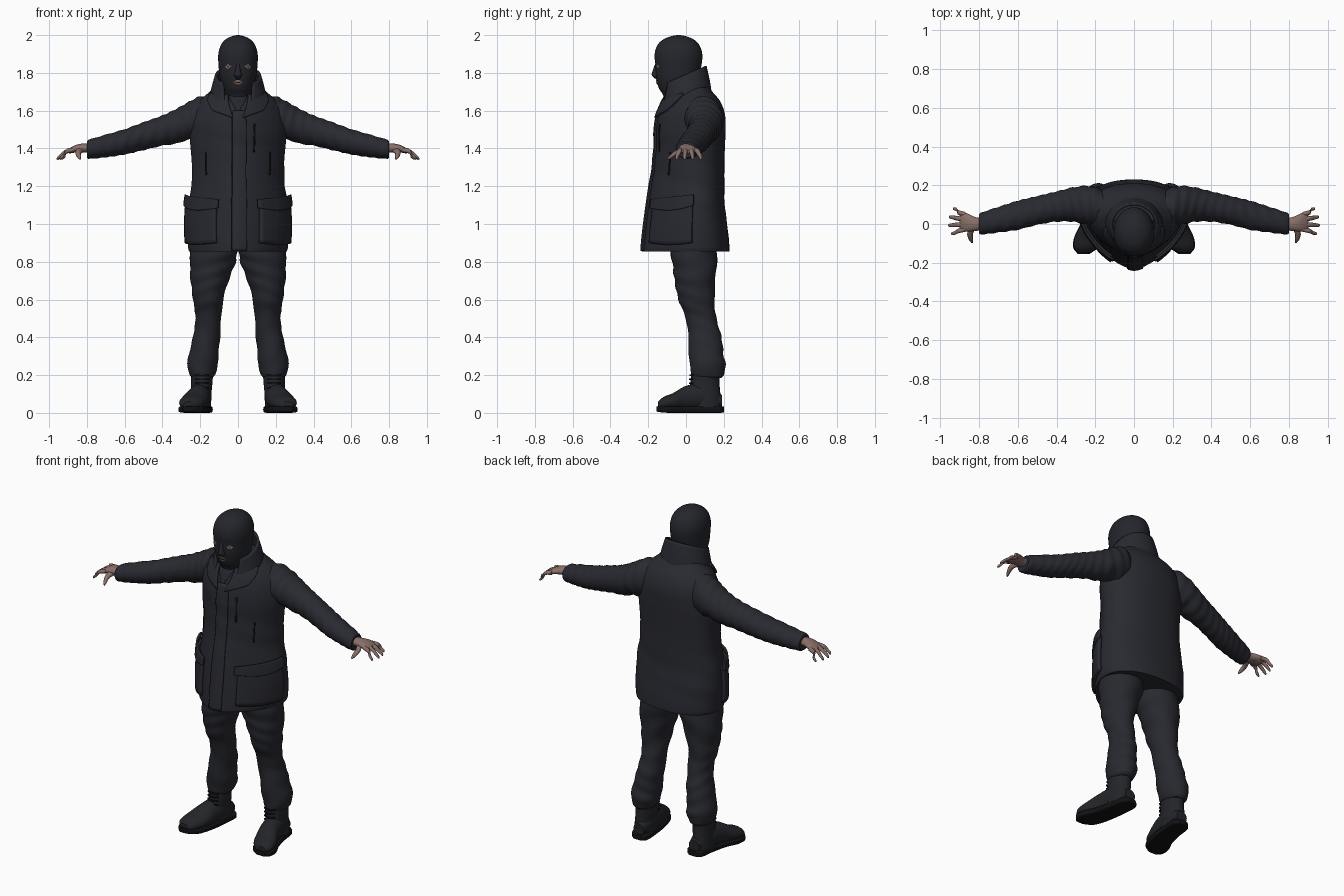
import bpy, bmesh
from math import sin, cos, pi, radians

if "Cube" in bpy.data.objects:
    bpy.data.objects.remove(bpy.data.objects["Cube"])


def material(name, r, g, b):
    m = bpy.data.materials.new(name)
    m.use_nodes = True
    m.diffuse_color = (r, g, b, 1)
    node = m.node_tree.nodes["Principled BSDF"]
    node.inputs["Base Color"].default_value = (r, g, b, 1)
    node.inputs["Roughness"].default_value = 0.9
    return m


coat = material("charcoal coat", .022, .023, .031)
cloth = material("dark trousers", .021, .022, .029)
knit = material("black knit", .018, .019, .025)
leather = material("black leather", .017, .018, .022)
black = material("seam black", .006, .006, .008)
skin = material("skin", .25, .16, .14)
white = material("eye white", .5, .47, .45)


def power(v, n):
    return (1 if v >= 0 else -1) * abs(v) ** (2 / n)


class Form:
    """Smooth tube through sections (t, a, b, ra, rb front, rb back)."""

    def __init__(self, sections, axis="z", front=2, back=2, fold=0, freq=70):
        self.s = sorted(s if len(s) == 6 else s + (s[4],) for s in sections)
        self.axis, self.front, self.back = axis, front, back
        self.fold, self.freq = fold, freq

    def section(self, t):
        s = self.s
        i = 0
        while i < len(s) - 2 and t > s[i + 1][0]:
            i += 1
        p, q = s[i], s[i + 1]
        o, r = s[max(i - 1, 0)], s[min(i + 2, len(s) - 1)]
        h = q[0] - p[0]
        u = (t - p[0]) / h
        out = []
        for k in range(1, 6):
            m0 = (q[k] - o[k]) / (q[0] - o[0]) * h
            m1 = (r[k] - p[k]) / (r[0] - p[0]) * h
            d = q[k] - p[k]
            out.append(p[k] + u * m0 + u * u * (3 * d - 2 * m0 - m1)
                       + u ** 3 * (m0 + m1 - 2 * d))
        return out

    def point(self, angle, t, off=0):
        a, b, ra, rf, rb = self.section(t)
        c = cos(angle)
        n, r = (self.front, rf) if c >= 0 else (self.back, rb)
        w = 1 + self.fold * sin(self.freq * t + 3 * sin(angle + t * 9))
        x = a + (ra * w + off) * power(sin(angle), n)
        y = b - (r * w + off) * power(c, n)
        return {"z": (x, y, t), "x": (t, x, y), "y": (x, t, y)}[self.axis]


def finish(name, bm, mat, side):
    for v in bm.verts:
        v.co.x *= side
    bmesh.ops.remove_doubles(bm, verts=bm.verts, dist=1e-5)
    bmesh.ops.recalc_face_normals(bm, faces=bm.faces)
    mesh = bpy.data.meshes.new(name)
    bm.to_mesh(mesh)
    bm.free()
    mesh.materials.append(mat)
    mesh.shade_smooth()
    mesh.set_sharp_from_angle(angle=radians(45))
    obj = bpy.data.objects.new(name, mesh)
    bpy.context.collection.objects.link(obj)
    return obj


def loft(name, form, mat, side=1, sides=32, steps=6):
    bm = bmesh.new()
    rings, s = [], form.s
    ts = [p[0] + (q[0] - p[0]) * j / steps for p, q in zip(s, s[1:]) for j in range(steps)]
    for t in ts + [s[-1][0]]:
        rings.append([bm.verts.new(form.point(2 * pi * i / sides, t)) for i in range(sides)])
    for lo, hi in zip(rings, rings[1:]):
        for i in range(sides):
            j = (i + 1) % sides
            bm.faces.new((lo[i], lo[j], hi[j], hi[i]))
    bm.faces.new(rings[0])
    bm.faces.new(rings[-1])
    return finish(name, bm, mat, side)


def patch(name, form, corners, mat, side=1, off=.002, thick=.004, dip=0, rise=0, shear=0, nu=16, nv=10):
    """Panel on a form; corners are (degrees, t): low start, low end, high start, high end."""
    bm = bmesh.new()
    a, b, c, d = corners
    grid = []
    for j in range(nv + 1):
        v, row = j / nv, []
        for i in range(nu + 1):
            u = i / nu
            ang, t = (((1 - v) * ((1 - u) * a[k] + u * b[k]) + v * ((1 - u) * c[k] + u * d[k])) for k in (0, 1))
            t += sin(pi * u) * (v * rise - (1 - v) * dip)
            x, y, z = form.point(radians(ang), t, off)
            row.append(bm.verts.new((x, y, z + shear * y)))
        grid.append(row)
    for lo, hi in zip(grid, grid[1:]):
        for i in range(nu):
            bm.faces.new((lo[i], lo[i + 1], hi[i + 1], hi[i]))
    obj = finish(name, bm, mat, side)
    mod = obj.modifiers.new("thickness", "SOLIDIFY")
    mod.thickness, mod.offset = thick, 0
    return obj


def box(a0, a1, t0, t1):
    return (a0, t0), (a1, t0), (a0, t1), (a1, t1)


# Coat body
torso = Form([(.855, 0, .05, .258, .285, .18), (.875, 0, .05, .264, .283, .18),
              (1, 0, .05, .27, .268, .168), (1.1, 0, .05, .265, .255, .155),
              (1.2, 0, .05, .248, .24, .152), (1.3, 0, .05, .245, .225, .153),
              (1.4, 0, .05, .25, .215, .156), (1.5, 0, .05, .255, .213, .16),
              (1.58, 0, .05, .24, .203, .157), (1.65, 0, .05, .205, .175, .13),
              (1.7, 0, .045, .15, .14, .095), (1.75, 0, .03, .1, .1, .07)],
             front=1.6, back=2.3, fold=.006, freq=25)
loft("coat_body", torso, coat, sides=64)
patch("coat_placket", torso, box(-10, 14, .858, 1.6), coat, off=.004, thick=.009, nv=40)
patch("placket_seam", torso, box(-11.5, -10, .858, 1.58), black, off=.004, nu=2, nv=40)
patch("chest_zip", torso, box(24, 26, 1.38, 1.53), black, off=.003, nu=2)
patch("shirt_front", torso, ((-2, 1.59), (2, 1.59), (-25, 1.7), (25, 1.7)), knit, off=.006)

# Standing collar, open at the front
collar = Form([(1.63, 0, 0, .148, .14, .13), (1.7, 0, 0, .138, .128, .12), (1.79, 0, -.01, .115, .11, .112)])
patch("coat_collar", collar, ((20, 1.63), (340, 1.63), (42, 1.79), (318, 1.79)), coat,
      off=0, thick=.014, shear=.45, nu=48)

# Balaclava head
head = Form([(1.6, 0, -.02, .075, .08), (1.68, 0, -.03, .073, .09), (1.72, 0, -.04, .082, .104, .1),
             (1.78, 0, -.04, .097, .118, .107), (1.84, 0, -.04, .103, .122), (1.9, 0, -.04, .104, .126),
             (1.95, 0, -.04, .089, .109), (1.98, 0, -.04, .062, .076), (1.995, 0, -.04, .03, .036),
             (2, 0, -.04, .006, .008)], front=2.15)
loft("balaclava_head", head, knit, sides=48)
nose = Form([(1.765, 0, -.15, .008, .008), (1.785, 0, -.156, .021, .024), (1.8, 0, -.156, .018, .024),
             (1.825, 0, -.152, .013, .02), (1.855, 0, -.15, .01, .01)])
loft("nose", nose, knit, sides=20)
patch("lips", head, box(-15, 15, 1.75, 1.75), skin, dip=.013, rise=.013)
patch("mouth_line", head, box(-11, 11, 1.75, 1.75), black, off=.005, dip=.002, rise=.002)

arm = Form([(.1, .06, 1.57, .08, .1), (.2, .09, 1.56, .1, .115), (.26, .098, 1.547, .098, .1),
            (.32, .1, 1.52, .088, .093), (.4, .09, 1.495, .078, .08), (.5, .07, 1.465, .074, .074),
            (.6, .045, 1.435, .075, .067), (.7, .022, 1.413, .066, .06), (.79, .002, 1.396, .056, .05),
            (.8, 0, 1.395, .05, .044)], "x", fold=.025, freq=110)
palm = Form([(.77, 0, 1.4, .03, .024), (.82, 0, 1.402, .036, .024), (.86, .008, 1.398, .046, .02),
             (.89, .012, 1.388, .046, .014), (.9, .012, 1.385, .036, .008)], "x")
thumb = Form([(-.012, .83, 1.395, .02, .018), (-.05, .846, 1.378, .015, .014),
              (-.08, .842, 1.358, .011, .012), (-.097, .836, 1.345, .004, .005)], "y")
leg = Form([(.95, .12, .04, .12, .12), (.87, .125, .04, .123, .125), (.8, .134, .045, .122, .118),
            (.7, .15, .048, .1, .108), (.6, .158, .055, .08, .095), (.5, .157, .08, .068, .081),
            (.4, .167, .1, .072, .088), (.3, .183, .108, .079, .092), (.25, .187, .115, .08, .095),
            (.2, .19, .115, .067, .085), (.185, .19, .115, .055, .07)], fold=.025, freq=60)
shaft = Form([(.24, .19, .105, .06, .075), (.15, .192, .1, .056, .078),
              (.08, .197, .1, .054, .084), (.03, .197, .1, .055, .088)])
foot = Form([(.19, .187, .06, .035, .035), (.1, .195, .085, .056, .068), (0, .212, .075, .062, .068),
             (-.07, .236, .058, .07, .046), (-.12, .25, .05, .06, .034), (-.148, .257, .04, .034, .02)], "y")
sole = Form([(.202, .187, .018, .03, .015), (.18, .188, .018, .052, .018), (.1, .195, .018, .058, .018),
             (0, .213, .018, .064, .018), (-.07, .237, .018, .072, .018), (-.125, .251, .019, .062, .017),
             (-.155, .26, .021, .03, .014)], "y", 5, 5)

for side, label in ((1, "left_"), (-1, "right_")):
    # Coat details
    patch(label + "lapel", torso, ((9, 1.56), (38, 1.6), (22, 1.685), (62, 1.69)), coat, side, .01, .012)
    patch(label + "pocket", torso, box(30, 84, .9, 1.12), coat, side, .008, .022, dip=.01)
    patch(label + "pocket_flap", torso, ((27, 1.085), (86, 1.1), (27, 1.13), (86, 1.155)), coat, side,
          .02, .012, dip=.02)
    patch(label + "slant_seam", torso, box(47, 48.5, 1.26, 1.38), black, side, nu=2)

    # Eyes
    patch(label + "eye_hole", head, box(16, 39, 1.833, 1.833), skin, side, dip=.012, rise=.012)
    patch(label + "eyeball", head, box(20, 35, 1.832, 1.832), white, side, .004, dip=.005, rise=.005)
    patch(label + "pupil", head, box(25, 30, 1.832, 1.832), black, side, .006, dip=.004, rise=.004)

    # Sleeve and hand
    loft(label + "sleeve", arm, coat, side, 36, 10)
    loft(label + "palm", palm, skin, side, 20)
    loft(label + "thumb", thumb, skin, side, 12)
    for i, finger in enumerate(("index", "middle", "ring", "little")):
        y = -.028 + i * .026
        tip = (.945, .96, .955, .935)[i]
        spread = (i - 1.3) * .014
        form = Form([(.87, y, 1.393, .012, .012), (.91, y + spread * .5, 1.383, .012, .012),
                     (tip - .02, y + spread, 1.362, .01, .01),
                     (tip - .004, y + spread * 1.2, 1.348, .007, .008),
                     (tip, y + spread * 1.2, 1.345, .003, .004)], "x")
        loft(label + finger + "_finger", form, skin, side, 12)

    # Trouser leg and boot
    loft(label + "trouser_leg", leg, cloth, side, 36, 8)
    loft(label + "boot_shaft", shaft, leather, side)
    loft(label + "boot_foot", foot, leather, side)
    loft(label + "boot_sole", sole, black, side)
    for i in range(4):
        z = .13 + i * .022
        patch(label + "lace_" + str(i + 1), shaft, box(-35, 35, z, z + .008), black, side, .004, .007, nv=2)
